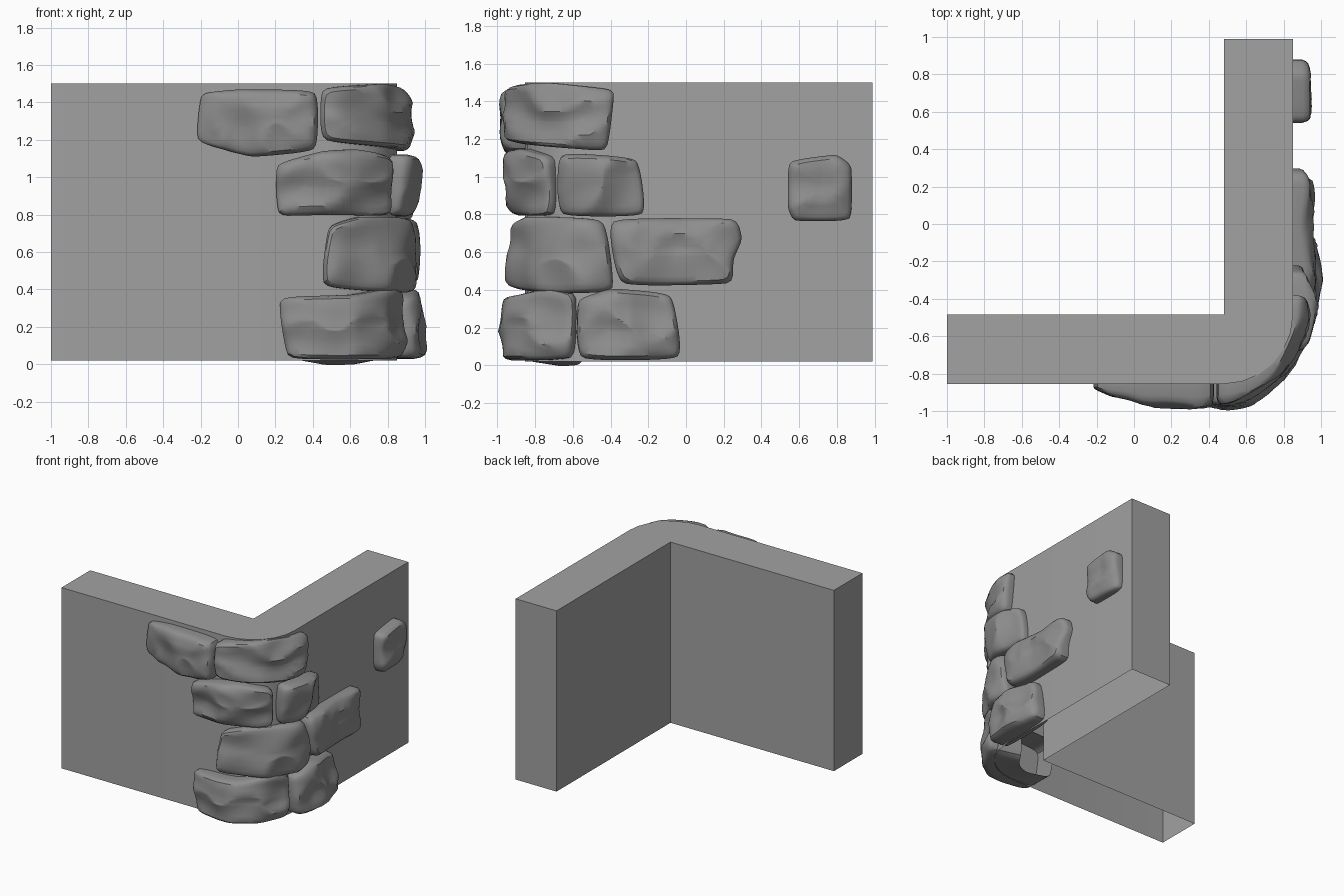
import bpy, bmesh, math
from mathutils import Vector, noise

if "Cube" in bpy.data.objects:
    bpy.data.objects.remove(bpy.data.objects["Cube"])

CX, CY, R = 0.48, -0.485, 0.37      # outer corner centre and radius
ARC = R * math.pi / 2


def grey(name, v):
    mat = bpy.data.materials.new(name)
    mat.diffuse_color = (v, v, v, 1)
    mat.use_nodes = True
    mat.node_tree.nodes["Principled BSDF"].inputs["Base Color"].default_value = mat.diffuse_color
    return mat


WALL_GREY, STONE_GREY = grey("wall_grey", 0.36), grey("stone_grey", 0.27)


def on_wall(s, d, z):
    """Point at run s along the outer wall face, d out from it."""
    if s < CX:
        return Vector((s, CY - R - d, z))
    if s > CX + ARC:
        return Vector((CX + R + d, CY + s - CX - ARC, z))
    a = (s - CX) / R
    return Vector((CX + (R + d) * math.sin(a), CY - (R + d) * math.cos(a), z))


def finish(name, bm, mat):
    bmesh.ops.recalc_face_normals(bm, faces=bm.faces)
    me = bpy.data.meshes.new(name)
    bm.to_mesh(me)
    bm.free()
    me.materials.append(mat)
    ob = bpy.data.objects.new(name, me)
    bpy.context.collection.objects.link(ob)
    bpy.ops.object.select_all(action='DESELECT')
    ob.select_set(True)
    bpy.context.view_layer.objects.active = ob
    bpy.ops.object.shade_smooth_by_angle(angle=math.radians(35))


# L-shaped wall with rounded outer corner, open underneath
def wall():
    bm = bmesh.new()
    path = [(-1, CY), (-1, CY - R)]
    path += [on_wall(CX + ARC * i / 6, 0, 0)[:2] for i in range(7)]
    path += [(CX + R, 0.99), (CX, 0.99), (CX, CY)]
    low = [bm.verts.new((x, y, 0.02)) for x, y in path]
    top = [bm.verts.new((x, y, 1.5)) for x, y in path]
    n = len(path)
    for i in range(n):
        j = (i + 1) % n
        bm.faces.new((low[i], low[j], top[j], top[i]))
    bm.faces.new(top)
    finish("corner_wall", bm, WALL_GREY)


def smooth_loop(pts, count=64):
    """Round the corners of an outline and resample it evenly."""
    pts = [Vector(p) for p in pts]
    for k in (0.1, 0.25, 0.25):
        pts = [q for i, p in enumerate(pts) for q in
               (pts[i - 1].lerp(p, k), pts[i - 1].lerp(p, 1 - k))]
    seg = [(pts[i] - pts[i - 1]).length for i in range(len(pts))]
    total, out, i, run = sum(seg), [], 0, 0.0
    for c in range(count):
        t = total * c / count
        while run + seg[i] < t:
            run += seg[i]
            i += 1
        out.append(pts[i - 1].lerp(pts[i], (t - run) / seg[i]))
    return out


# Stone: rounded outline wrapped on the wall; depths at left, middle, right
def stone(name, pts, depths, tilt=0.0, side=False, back=-0.04, dip=0.0):
    shift = CX + ARC - CY if side else 0.0
    loop = smooth_loop([(a + shift, z) for a, z in pts])
    s0, s1 = min(p.x for p in loop), max(p.x for p in loop)
    z0, z1 = min(p.y for p in loop), max(p.y for p in loop)
    mid = Vector(((s0 + s1) / 2, (z0 + z1) / 2))
    hw, hh = (s1 - s0) / 2, (z1 - z0) / 2

    def depth(p):
        u, v = (p.x - mid.x) / hw, (p.y - mid.y) / hh
        l, m, r = depths
        d = m + (r - m) * u if u > 0 else m + (m - l) * u
        # worn flatter where it turns the corner
        a = min(1, max(0, (p.x - CX) / ARC))
        d -= 0.035 * math.sin(math.pi * a)
        # hewn ridges
        ridge = abs(noise.noise((p.x * 4, p.y * 5, mid.y * 9)))
        return max(0.02, d + tilt * v + 0.012 - 0.06 * ridge)

    def shrink(p, m, t=0.0):
        return Vector((mid.x + (p.x - mid.x) * max(0.05, 1 - m / hw) * (1 - t),
                       mid.y + (p.y - mid.y) * max(0.05, 1 - m / hh) * (1 - t)))

    bm = bmesh.new()
    rings = []
    # rounded rim: (edge margin, fraction of depth); None is the buried back
    for m, f in ((0, None), (0, 0.0), (0.0, 0.5), (0.008, 0.74), (0.022, 0.88),
                 (0.05, 0.95), (0.08, 0.99), (0.11, 1), (0.15, 1)):
        ring = []
        for p in loop:
            q = shrink(p, m)
            d, z = (back if f is None else depth(q) * f), q.y
            if f is None and p.y < mid.y:
                t = (q.x - s0) / (s1 - s0)
                z -= dip * min(1, 2 * math.sin(math.pi * t ** 1.6))
            ring.append(bm.verts.new(on_wall(q.x, d, z)))
        rings.append(ring)
    # outer face, in shrinking rings so it follows the bend of the corner
    for k in range(1, 12):
        ring = []
        for p in loop:
            q = shrink(p, 0.15, k / 12)
            ring.append(bm.verts.new(on_wall(q.x, depth(q), q.y)))
        rings.append(ring)
    n = len(loop)
    for a, b in zip(rings, rings[1:]):
        for i in range(n):
            j = (i + 1) % n
            bm.faces.new((a[i], a[j], b[j], b[i]))
    bm.faces.new(rings[-1])
    finish(name, bm, STONE_GREY)


wall()
# Top course
stone("stone_top_left", [(-.225, 1.19), (-.2, 1.45), (0, 1.47), (.43, 1.465),
      (.425, 1.14), (.07, 1.105)], (.03, .115, .13), .005)
stone("stone_top_corner", [(.44, 1.19), (.44, 1.48), (.8, 1.5), (1.05, 1.475),
      (1.17, 1.46), (1.13, 1.135), (.95, 1.15)], (.12, .1, .075), -.012)
# Second course
stone("stone_second_corner", [(.2, 1.07), (.45, 1.14), (.62, 1.15), (.84, 1.11),
      (.845, .79), (.5, .8), (.21, .79)], (.06, .11, .1), .012)
stone("stone_second_right", [(-.67, .79), (-.66, 1.13), (-.25, 1.1), (-.21, .79)],
      (.11, .12, .08), .02, side=True)
# Third course
stone("stone_third_corner", [(.44, .41), (.48, .74), (.64, .79), (1.12, .78),
      (1.17, .39), (.9, .38)], (.1, .11, .1), -.015)
stone("stone_third_right", [(-.42, .78), (-.36, .42), (.25, .43), (.25, .56),
      (.3, .67), (.27, .78)], (.12, .105, .105), -.005, side=True)
# Bottom course
stone("stone_base_corner", [(.21, .36), (.6, .37), (.84, .41), (.965, .38),
      (.96, .03), (.5, .025), (.26, .03)], (.08, .15, .1), -.008,
      back=-.19, dip=.03)
stone("stone_base_right", [(-.565, .025), (-.57, .35), (-.4, .41), (-.07, .38),
      (-.015, .03)], (.12, .145, .1), -.02, side=True)
# Lone stone near the end of the right wing
stone("stone_lone", [(.54, .83), (.54, 1.085), (.8, 1.12), (.88, 1.06),
      (.88, .765), (.57, .765)], (.1, .09, .08), .008, side=True)
